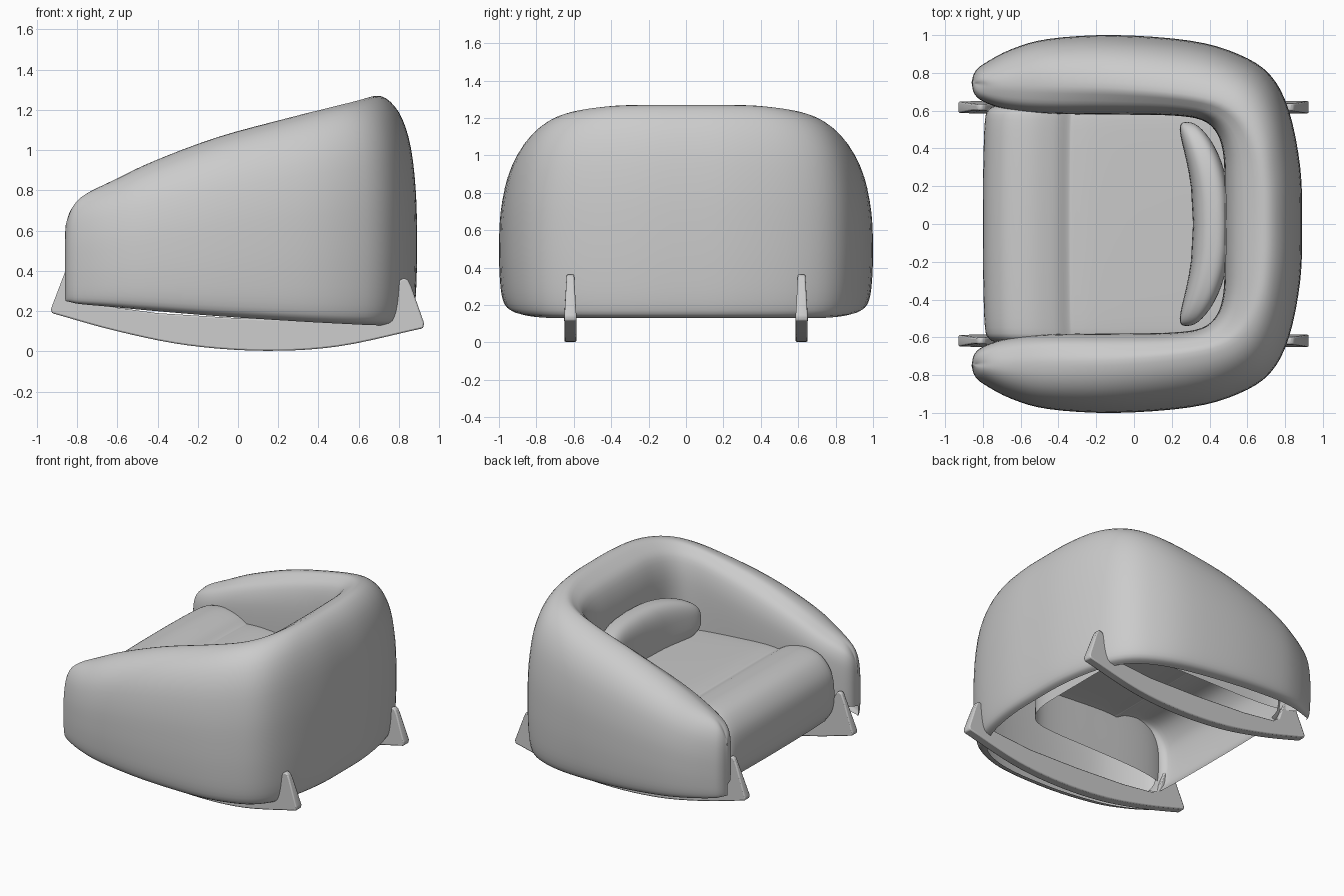
import bpy, bmesh, math
from mathutils import Vector

if "Cube" in bpy.data.objects:
    bpy.data.objects.remove(bpy.data.objects["Cube"])


def spline(pts, n):
    """Smooth curve through all points, n steps per span."""
    p = [pts[0] * 2 - pts[1]] + pts + [pts[-1] * 2 - pts[-2]]
    out = []
    for i in range(1, len(p) - 2):
        a, b, c, d = p[i - 1:i + 3]
        for k in range(n):
            t = k / n
            out.append(0.5 * (2 * b + (c - a) * t + (2 * a - 5 * b + 4 * c - d) * t * t
                              + (3 * b - a - 3 * c + d) * t ** 3))
    return out + [pts[-1].copy()]


def finish(bm, name, angle=60):
    bmesh.ops.remove_doubles(bm, verts=bm.verts, dist=0.0005)
    bmesh.ops.recalc_face_normals(bm, faces=bm.faces)
    me = bpy.data.meshes.new(name)
    bm.to_mesh(me)
    bm.free()
    ob = bpy.data.objects.new(name, me)
    bpy.context.collection.objects.link(ob)
    bpy.ops.object.select_all(action='DESELECT')
    ob.select_set(True)
    bpy.context.view_layer.objects.active = ob
    bpy.ops.object.shade_smooth_by_angle(angle=math.radians(angle))
    return ob


def loft(rows, name, nu, nv):
    """Skin a grid of control points with smooth curves both ways."""
    rows = [spline(r, nv) for r in rows]
    cols = [spline(list(c), nu) for c in zip(*rows)]
    bm = bmesh.new()
    g = [[bm.verts.new(v) for v in c] for c in cols]
    for a, b in zip(g, g[1:]):
        for j in range(len(a) - 1):
            bm.faces.new((a[j], b[j], b[j + 1], a[j + 1]))
    return finish(bm, name)


# Wraparound arms and back: outer xy, crest xyz, inner xy, bottom z per station
half = [
    (-.86, .75, -.85, .745, .65, -.86, .75, .25),
    (-.845, .80, -.81, .74, .73, -.845, .69, .245),
    (-.80, .845, -.75, .735, .785, -.79, .645, .235),
    (-.65, .925, -.62, .735, .85, -.66, .605, .222),
    (-.45, .98, -.42, .73, .945, -.45, .585, .203),
    (-.10, 1.0, -.10, .72, 1.065, -.10, .58, .175),
    (.30, .97, .25, .69, 1.16, .20, .575, .15),
    (.55, .90, .47, .64, 1.215, .36, .55, .137),
    (.72, .79, .59, .54, 1.245, .44, .48, .13),
    (.82, .60, .66, .38, 1.265, .475, .36, .13),
    (.88, .30, .685, .20, 1.27, .48, .18, .13),
]
centre = (.89, 0, .69, 0, 1.27, .48, 0, .13)
flip = [(a, -b, c, -d, e, f, -g, h) for a, b, c, d, e, f, g, h in reversed(half)]
outer = [(.66, 0), (.86, .02), (.95, .09), (.99, .22), (1, .38), (.97, .58),
         (.85, .77), (.63, .9), (.33, .975), (0, 1)]
inner = [(.38, .97), (.72, .92), (.93, .82), (1, .68), (1, .45), (.97, .2)]
rows = []
for ox, oy, cx, cy, cz, ix, iy, b in half + [centre] + flip:
    O, C, I = Vector((ox, oy, 0)), Vector((cx, cy, 0)), Vector((ix, iy, 0))
    up = lambda h: Vector((0, 0, b + (cz - b) * h))
    rows.append([C.lerp(O, t) + up(h) for t, h in outer]
                + [C.lerp(I, t) + up(h) for t, h in inner])
loft(rows, "arms_and_back", 4, 3)

# Seat with a rolled front edge, open underneath
prof = [(-.73, .25), (-.785, .34), (-.80, .48), (-.775, .62), (-.69, .72), (-.56, .75),
        (-.43, .725), (-.35, .683), (-.32, .683), (-.2, .685), (.1, .665), (.55, .63)]
rows = []
for y, s in ((-.63, .82), (-.61, .92), (-.55, .975), (-.3, .995), (0, 1),
             (.3, .995), (.55, .975), (.61, .92), (.63, .82)):
    rows.append([Vector((.1 + (x - .1) * (.5 + s / 2), y, .25 + (z - .25) * (.4 + .6 * s)))
                 for x, z in prof])
loft(rows, "seat", 4, 5)

# Curved back pillow: rounded box bent along the backrest
bm = bmesh.new()
bmesh.ops.create_uvsphere(bm, u_segments=48, v_segments=32, radius=1)
soft = lambda v, e: math.copysign(abs(v) ** e, v)
for v in bm.verts:
    x, y, z = v.co
    y2, z2 = soft(y, .5), soft(z, .65)
    px = .41 + .095 * soft(x, .75) - .13 * abs(y2) ** 2.4
    pz = .77 + .19 * z2 * (1 - .22 * y2 * y2) + .08 * (px - .4)
    v.co = (px + .06 * (pz - .77), .54 * y2, pz)
finish(bm, "back_pillow")

# Two curved runners with upturned pointed ends
lower = spline([Vector(p + (0,)) for p in
                ((-.925, .19), (-.6, .1), (-.25, .03), (.13, .003), (.5, .025), (.92, .115))], 5)
upper = [(.925, .14), (.86, .325), (.845, .355), (.825, .365), (.805, .355), (.79, .325),
         (.745, .215), (.7, .18), (.4, .155), (0, .165), (-.4, .19), (-.66, .225), (-.71, .26),
         (-.77, .43), (-.79, .465), (-.81, .475), (-.83, .465), (-.85, .42), (-.93, .21)]
outline = [(p.x, p.y) for p in lower] + upper
for side, name in ((-1, "front_runner"), (1, "rear_runner")):
    bm = bmesh.new()
    loops = []
    for s in (-1, 1):
        loops.append([bm.verts.new((x, side * .618 + s * .033 *
                      (1 - .5 * min(1, max(0, (z - .16) / .25))), z)) for x, z in outline])
    n = len(outline)
    for i in range(n):
        j = (i + 1) % n
        bm.faces.new((loops[0][i], loops[0][j], loops[1][j], loops[1][i]))
    for l in loops:
        bm.faces.new(l)
    ob = finish(bm, name, 35)
    bev = ob.modifiers.new("soft_edges", 'BEVEL')
    bev.width, bev.segments = .008, 2
